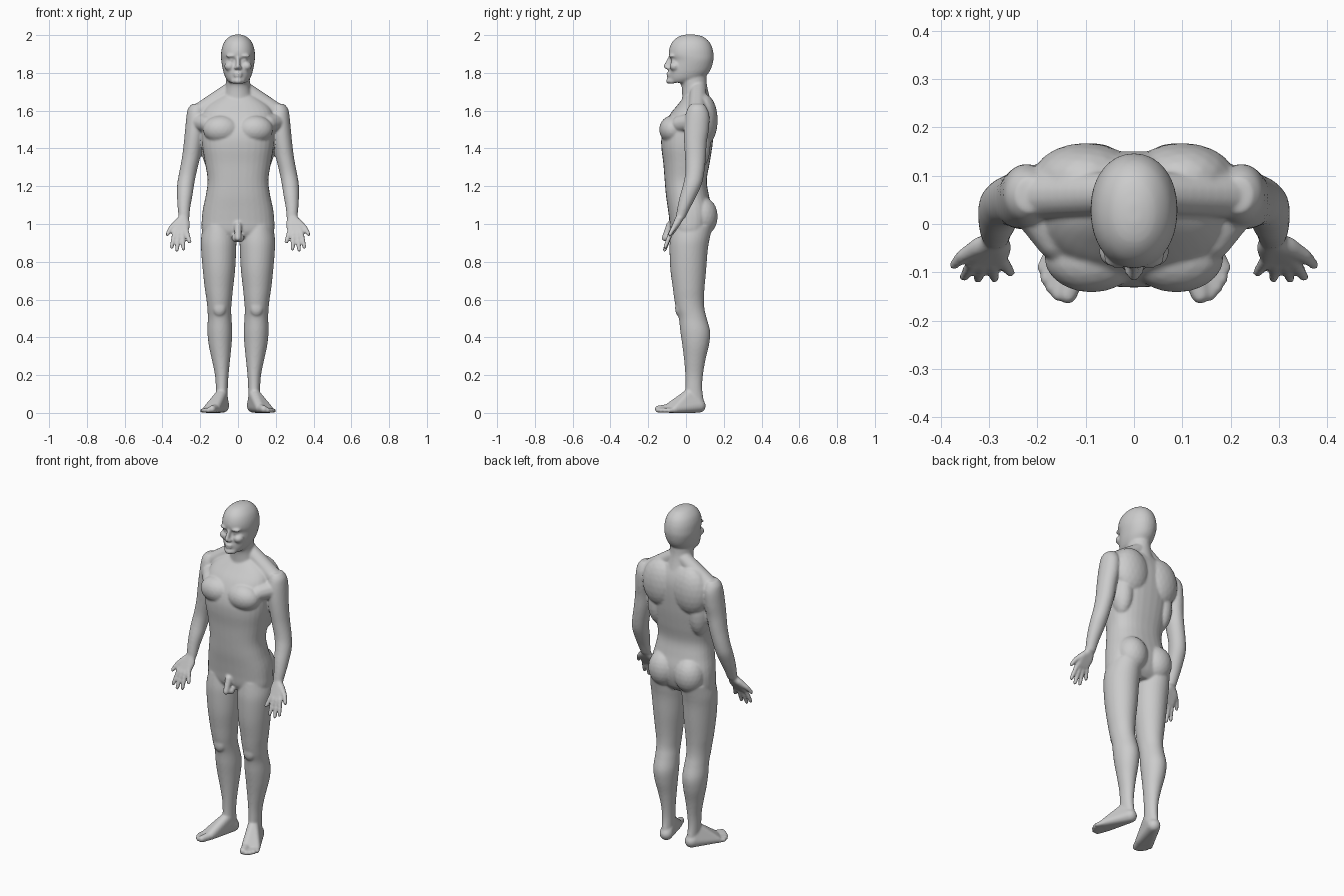
import bpy, bmesh, math
from mathutils import Vector, Matrix

# Evenly spread points on a unit sphere, used by hull()
DOTS = []
for i in range(90):
    z = 1 - 2 * (i + 0.5) / 90
    a, r = i * 2.39996, math.sqrt(1 - z * z)
    DOTS.append(Vector((r * math.cos(a), r * math.sin(a), z)))

bm = bmesh.new()


def spline(rows, steps=5):
    """Catmull-Rom interpolation of rows of numbers."""
    out = []
    for i in range(len(rows) - 1):
        p = [rows[max(0, min(len(rows) - 1, i + k))] for k in (-1, 0, 1, 2)]
        for s in range(steps):
            t = s / steps
            out.append([0.5 * (2 * b + (c - a) * t + (2 * a - 5 * b + 4 * c - d) * t * t
                        + (3 * b - a - 3 * c + d) * t ** 3) for a, b, c, d in zip(*p)])
    return out + [list(rows[-1])]


def loft(rows, n=2.2, seg=32):
    """Closed skin through horizontal rings (z, x_min, x_max, y_front, y_back)."""
    rings = []
    for z, x0, x1, y0, y1 in spline(rows):
        ring = []
        for k in range(seg):
            c, s = math.cos(2 * math.pi * k / seg), math.sin(2 * math.pi * k / seg)
            x = (x0 + x1) / 2 + (x1 - x0) / 2 * math.copysign(abs(c) ** (2 / n), c)
            y = (y0 + y1) / 2 + (y1 - y0) / 2 * math.copysign(abs(s) ** (2 / n), s)
            ring.append(bm.verts.new((x, y, z)))
        rings.append(ring)
    for a, b in zip(rings, rings[1:]):
        for k in range(seg):
            bm.faces.new((a[k], a[(k + 1) % seg], b[(k + 1) % seg], b[k]))
    bm.faces.new(rings[0])
    bm.faces.new(rings[-1])


def hull(*balls):
    """Convex skin around balls (x, y, z, radius)."""
    vs = [bm.verts.new(Vector(b[:3]) + d * b[3]) for b in balls for d in DOTS]
    res = bmesh.ops.convex_hull(bm, input=vs)
    inner = {g for g in res["geom_interior"] if isinstance(g, bmesh.types.BMVert)}
    bmesh.ops.delete(bm, geom=list(inner), context='VERTS')


def blob(c, r):
    m = Matrix.Translation(c) @ Matrix.Diagonal((*r, 1))
    bmesh.ops.create_icosphere(bm, subdivisions=3, radius=1, matrix=m)


# Leg
loft([(.99, .02, .185, -.075, .14), (.92, .009, .196, -.085, .125), (.86, .01, .195, -.087, .115),
      (.76, .015, .187, -.083, .107), (.66, .026, .176, -.07, .098), (.60, .032, .167, -.062, .095),
      (.55, .036, .162, -.052, .098), (.50, .034, .160, -.038, .11), (.43, .03, .162, -.03, .128),
      (.36, .034, .155, -.02, .122), (.28, .042, .138, -.01, .103), (.20, .05, .122, -.004, .09),
      (.13, .054, .117, -.004, .086), (.06, .054, .114, -.01, .095)], n=2)
blob((.098, -.036, .555), (.035, .022, .045))
# Foot and toes
hull((.083, .068, .037, .037), (.087, .02, .10, .03), (.118, -.09, .026, .026), (.168, -.06, .019, .019))
for bx, by, tx, ty, r in ((.118, -.09, .137, -.146, .02), (.138, -.09, .157, -.147, .014),
                          (.15, -.08, .172, -.132, .013), (.16, -.07, .183, -.113, .013),
                          (.17, -.055, .19, -.09, .012)):
    hull((bx, by, r * 1.2, r * 1.2), (tx, ty, r, r))

# Arm
arm = [(1.635, .215, .06, .03, .035), (1.61, .22, .06, .045, .052), (1.57, .222, .06, .051, .064),
       (1.50, .228, .055, .052, .066), (1.43, .237, .05, .050, .06), (1.35, .249, .05, .048, .055),
       (1.27, .266, .046, .046, .05), (1.21, .277, .034, .045, .049), (1.15, .282, .012, .041, .044),
       (1.09, .286, -.01, .034, .035), (1.03, .286, -.03, .028, .025)]
loft([(z, x - rx, x + rx, y - ry, y + ry) for z, x, y, rx, ry in arm], n=2)
# Palm, fingers and thumb
hull((.286, -.03, 1.04, .022), (.334, -.078, .952, .014), (.274, -.074, .96, .013), (.325, -.05, 1.0, .018),
     (.268, -.048, 1.0, .015))
for kx, ky, kz, tx, ty, tz in ((.335, -.08, .955, .352, -.110, .878), (.315, -.083, .948, .323, -.113, .862),
                               (.293, -.082, .95, .289, -.112, .868), (.273, -.075, .96, .256, -.1, .905)):
    hull((kx, ky, kz, .0135), (tx, ty, tz, .0105))
hull((.318, -.045, 1.01, .02), (.355, -.066, .978, .014))
hull((.355, -.066, .978, .014), (.374, -.086, .945, .0105))

# Muscle masses on one side: trapezius, chest, shoulder blade, lat, buttock
hull((.03, .065, 1.715, .043), (.17, .06, 1.615, .045), (.215, .06, 1.583, .05))
blob((.088, -.07, 1.50), (.098, .072, .075))
hull((.16, -.03, 1.53, .045), (.21, .04, 1.54, .05))
blob((.1, .095, 1.55), (.11, .073, .14))
blob((.135, .06, 1.42), (.06, .07, .14))
blob((.085, .085, 1.04), (.088, .083, .105))
# Facial masses on one side: brow, cheek, nostril, jaw
blob((.033, -.075, 1.89), (.032, .017, .01))
blob((.045, -.058, 1.835), (.028, .03, .025))
blob((.011, -.096, 1.826), (.01, .012, .009))
blob((.034, -.066, 1.867), (.015, .015, .011))
hull((.055, .01, 1.785, .015), (.02, -.075, 1.757, .016))

# Mirror everything so far to the other side
geom = bm.verts[:] + bm.edges[:] + bm.faces[:]
dup = bmesh.ops.duplicate(bm, geom=geom)["geom"]
for v in dup:
    if isinstance(v, bmesh.types.BMVert):
        v.co.x *= -1


def centred(rows, n=2.2):
    loft([(z, -w, w, f, b) for z, w, f, b in rows], n)


# Torso
centred([(1.68, .09, -.005, .12), (1.63, .16, -.045, .14), (1.58, .188, -.085, .15), (1.52, .192, -.115, .15),
         (1.46, .192, -.13, .145), (1.40, .188, -.13, .138), (1.32, .174, -.12, .125), (1.23, .161, -.113, .11),
         (1.15, .171, -.106, .122), (1.08, .186, -.096, .138), (1.02, .192, -.088, .138),
         (.96, .19, -.08, .12), (.925, .16, -.06, .09)], n=2.4)
# Neck
centred([(1.84, .055, -.02, .11), (1.77, .062, -.035, .108), (1.72, .066, -.022, .114), (1.64, .085, -.02, .135)], 2)
# Skull and face
centred([(2.003, .015, .0, .045), (1.992, .045, -.04, .09), (1.965, .072, -.072, .123), (1.93, .086, -.088, .14),
         (1.895, .09, -.091, .146), (1.867, .089, -.079, .145), (1.83, .083, -.086, .136), (1.80, .076, -.09, .12),
         (1.77, .064, -.09, .09), (1.748, .045, -.085, .04)], 2.1)
# Nose, lips, chin
hull((0, -.086, 1.88, .009), (0, -.109, 1.834, .011), (0, -.09, 1.826, .012))
blob((0, -.09, 1.797), (.026, .014, .007))
blob((0, -.09, 1.784), (.023, .013, .007))
blob((0, -.087, 1.757), (.024, .019, .016))
# Simple groin volume
hull((0, -.085, .995, .02), (0, -.112, .925, .017))
hull((-.014, -.085, .925, .021), (.014, -.085, .925, .021))

bmesh.ops.recalc_face_normals(bm, faces=bm.faces[:])
me = bpy.data.meshes.new("body")
bm.to_mesh(me)
bm.free()
body = bpy.data.objects.new("body", me)
bpy.context.collection.objects.link(body)

# Fuse the masses into one smooth skin
rem = body.modifiers.new("fuse", 'REMESH')
rem.mode = 'VOXEL'
rem.voxel_size = 0.006
rem.use_smooth_shade = True
sm = body.modifiers.new("soften", 'SMOOTH')
sm.factor = 0.5
sm.iterations = 7
